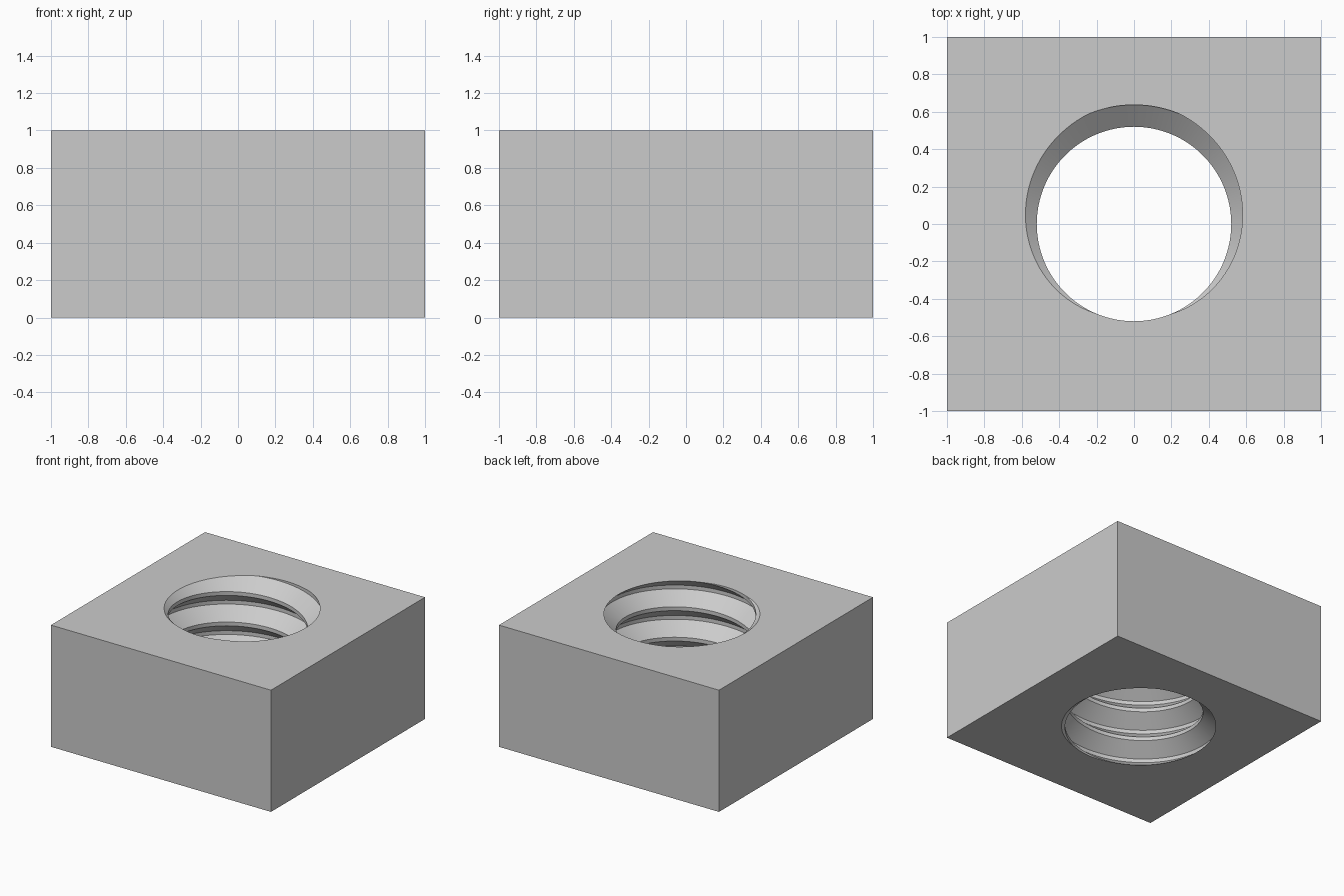
import bpy
import bmesh
import math
from mathutils import Vector

cube = bpy.data.objects.get("Cube")
if cube:
    bpy.data.objects.remove(cube, do_unlink=True)

HEIGHT = 1.0
HALF = 1.0
ROOT, CREST = 0.637, 0.52
PITCH = 0.25
SEGMENTS = 100
# One thread period: (fraction of pitch, radius), with narrow root and crest flats
PROFILE = [(-1 / 16, ROOT), (1 / 16, ROOT), (7 / 16, CREST), (9 / 16, CREST)]

steel = bpy.data.materials.new("plain_grey")
steel.use_nodes = True
grey = (0.6, 0.6, 0.6, 1)
steel.diffuse_color = grey
steel.node_tree.nodes["Principled BSDF"].inputs["Base Color"].default_value = grey

bm = bmesh.new()

# Right-handed internal thread, made longer than the block
turns = range(-7, 3)
columns = []
for i in range(SEGMENTS):
    angle = math.tau * i / SEGMENTS
    column = []
    for turn in turns:
        for part, radius in PROFILE:
            z = HEIGHT + PITCH * (i / SEGMENTS - 0.25 + turn + part)
            column.append(bm.verts.new((radius * math.cos(angle), radius * math.sin(angle), z)))
    columns.append(column)

# The last column joins the first one a full pitch higher
period = len(PROFILE)
for i, column in enumerate(columns):
    following = columns[i + 1] if i + 1 < SEGMENTS else columns[0][period:]
    for j in range(min(len(column), len(following)) - 1):
        bm.faces.new((column[j], column[j + 1], following[j + 1], following[j]))

# Trim the thread flush with the bottom and top
for level, direction in ((0, -1), (HEIGHT, 1)):
    bmesh.ops.bisect_plane(bm, geom=bm.verts[:] + bm.edges[:] + bm.faces[:], dist=1e-6,
                           plane_co=(0, 0, level), plane_no=(0, 0, direction), clear_outer=True)

# Square outer walls
corners = [(-HALF, -HALF), (HALF, -HALF), (HALF, HALF), (-HALF, HALF)]
rings = [[bm.verts.new((x, y, z)) for x, y in corners] for z in (0, HEIGHT)]
low, high = rings
for k in range(4):
    n = (k + 1) % 4
    bm.faces.new((low[k], low[n], high[n], high[k]))

# Bottom and top plates around the hole
for level, direction in ((0, -1), (HEIGHT, 1)):
    rim = [e for e in bm.edges if e.is_boundary
           and all(abs(v.co.z - level) < 1e-4 for v in e.verts)]
    bmesh.ops.triangle_fill(bm, edges=rim, use_beauty=True, normal=Vector((0, 0, direction)))

bmesh.ops.recalc_face_normals(bm, faces=bm.faces[:])
mesh = bpy.data.meshes.new("square_nut")
bm.to_mesh(mesh)
bm.free()
mesh.materials.append(steel)
nut = bpy.data.objects.new("square_nut", mesh)
bpy.context.collection.objects.link(nut)

bpy.context.view_layer.objects.active = nut
nut.select_set(True)
bpy.ops.object.shade_smooth_by_angle(angle=math.radians(30))
